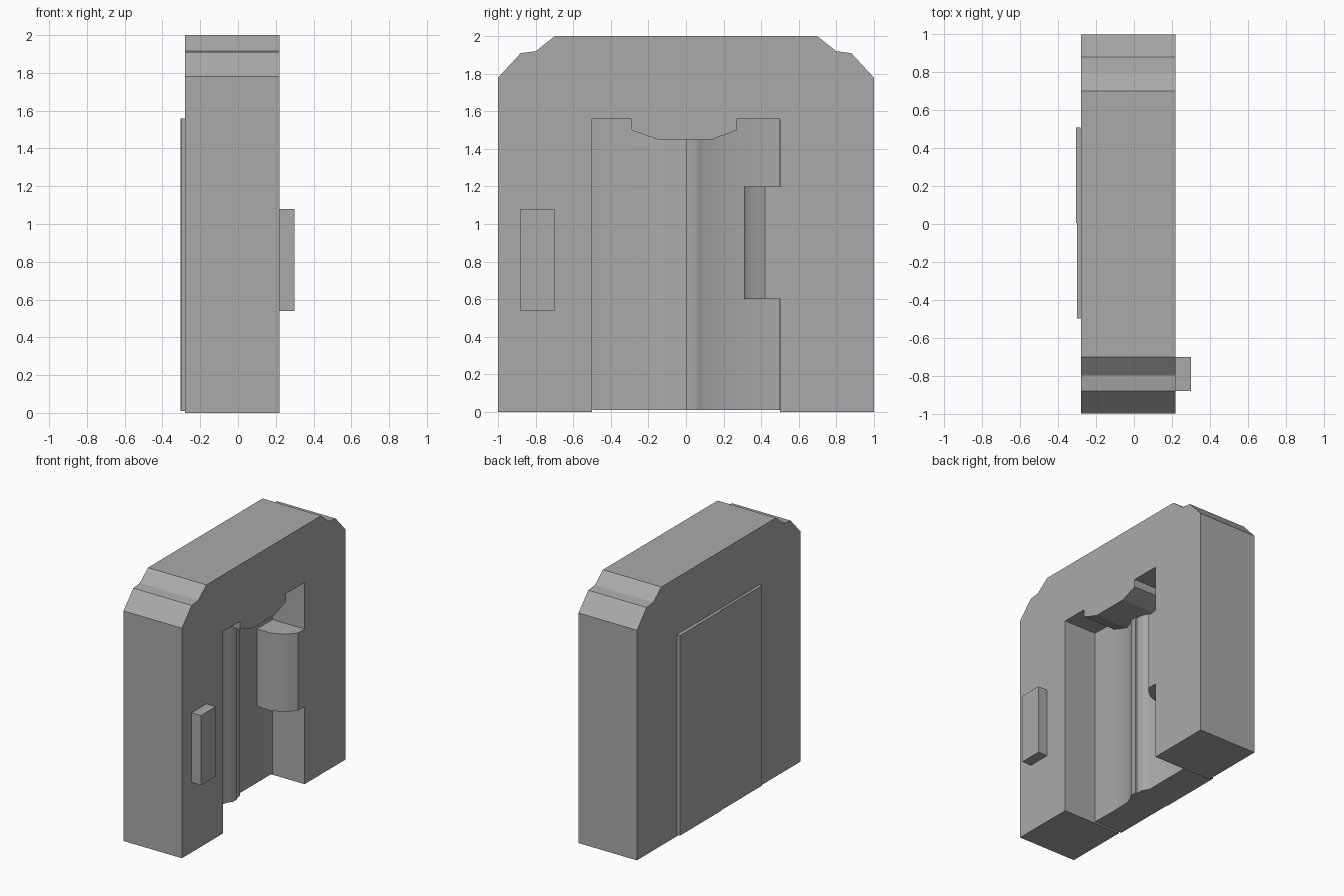
import bpy
import bmesh
import math

cube = bpy.data.objects.get("Cube")
if cube:
    bpy.data.objects.remove(cube, do_unlink=True)

grey = bpy.data.materials.new("plain grey")
grey.use_nodes = True
grey.diffuse_color = (0.4, 0.4, 0.4, 1)
bsdf = next(n for n in grey.node_tree.nodes if n.type == 'BSDF_PRINCIPLED')
bsdf.inputs["Base Color"].default_value = (0.4, 0.4, 0.4, 1)


def prism(name, points, offset, smooth=False):
    """Extrude a closed flat outline by the given offset."""
    bm = bmesh.new()
    face = bm.faces.new([bm.verts.new(p) for p in points])
    ext = bmesh.ops.extrude_face_region(bm, geom=[face])
    verts = [v for v in ext["geom"] if isinstance(v, bmesh.types.BMVert)]
    bmesh.ops.translate(bm, verts=verts, vec=offset)
    bmesh.ops.recalc_face_normals(bm, faces=bm.faces[:])
    mesh = bpy.data.meshes.new(name)
    bm.to_mesh(mesh)
    bm.free()
    mesh.materials.append(grey)
    obj = bpy.data.objects.new(name, mesh)
    bpy.context.collection.objects.link(obj)
    if smooth:
        bpy.ops.object.select_all(action='DESELECT')
        bpy.context.view_layer.objects.active = obj
        obj.select_set(True)
        bpy.ops.object.shade_smooth_by_angle(angle=math.radians(40))
        obj.select_set(False)
    return obj


def upright(name, outline, z0, z1, smooth=False):
    """Plan outline (x, y) raised from z0 to z1."""
    return prism(name, [(x, y, z0) for x, y in outline], (0, 0, z1 - z0), smooth)


# Wall slab with stepped shoulders and a shaped doorway
shoulder = [(1.0, 0), (1.0, 1.78), (0.88, 1.91), (0.80, 1.92), (0.70, 2.0)]
doorway = [(-0.50, 0), (-0.50, 1.56), (-0.29, 1.56), (-0.29, 1.50), (-0.15, 1.45),
           (0.14, 1.45), (0.27, 1.50), (0.27, 1.56), (0.50, 1.56), (0.50, 0)]
outline = [(-y, z) for y, z in shoulder] + shoulder[::-1] + doorway[::-1]
prism("wall", [(-0.28, y, z) for y, z in outline], (0.50, 0, 0))

# Two door leaves, their inner faces swelling where they meet
upright("door_leaf_front", [(-0.30, -0.498), (-0.055, -0.498), (-0.06, -0.30),
                            (-0.055, -0.14), (-0.035, -0.08), (-0.012, -0.045),
                            (-0.01, 0.005), (-0.30, 0.005)], 0.01, 1.558, True)
upright("door_leaf_back", [(-0.305, 0.005), (-0.025, 0.005), (-0.025, 0.05),
                           (-0.035, 0.075), (-0.055, 0.10), (-0.055, 0.498),
                           (-0.305, 0.498)], 0.01, 1.558, True)
# Thin lip where the back leaf overlaps the wall
upright("door_lip", [(-0.305, 0.49), (-0.281, 0.49), (-0.281, 0.51), (-0.305, 0.51)],
        0.01, 1.558)

# Rounded console on the doorway's far jamb
upright("console", [(0.22, 0.50), (0.22, 0.42), (0.18, 0.375), (0.13, 0.335),
                    (0.06, 0.31), (-0.06, 0.31), (-0.06, 0.50)], 0.60, 1.20, True)

# Call panel beside the doorway
upright("call_panel", [(0.22, -0.88), (0.30, -0.88), (0.30, -0.70), (0.22, -0.70)],
        0.54, 1.08)
